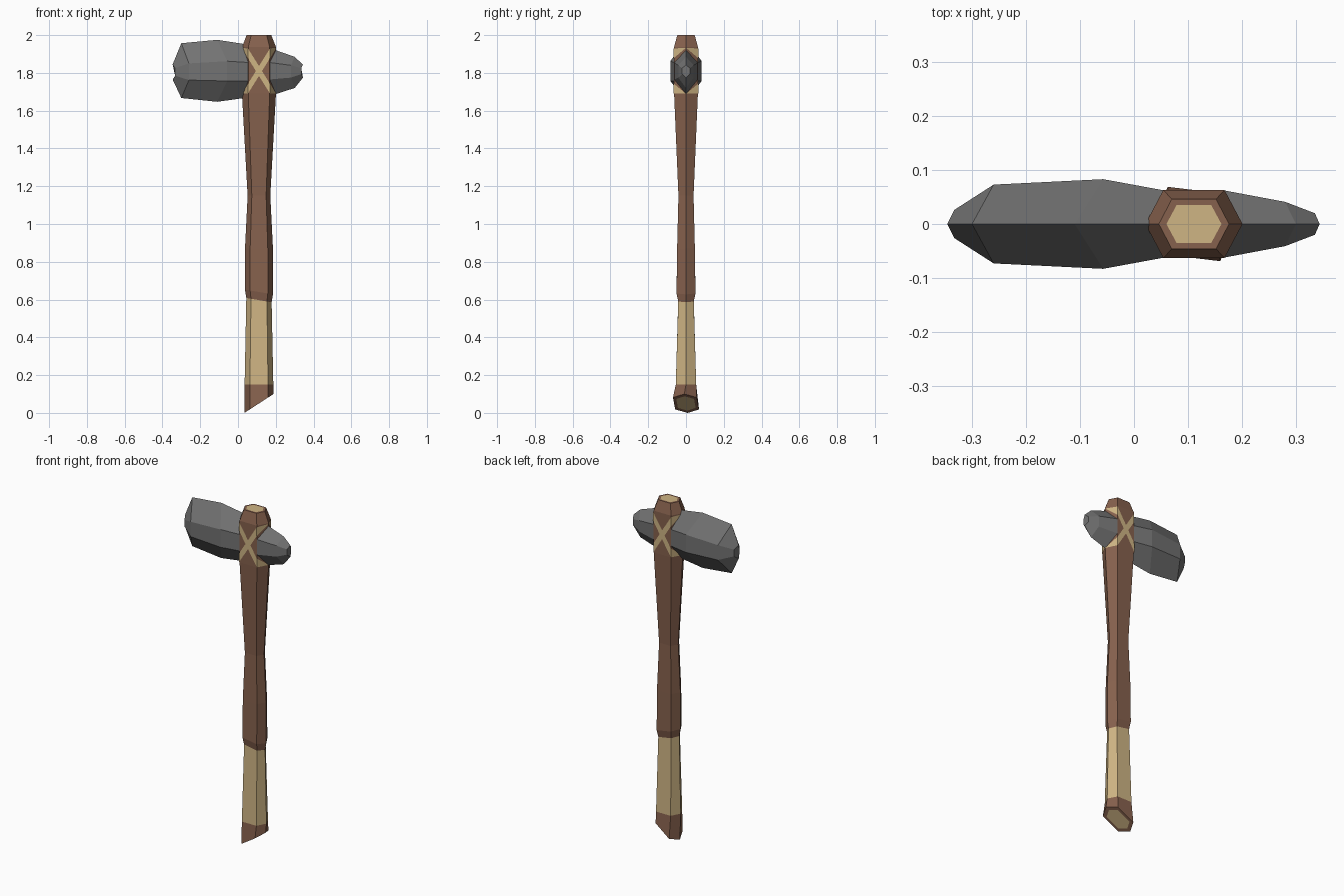
import bpy, bmesh

if "Cube" in bpy.data.objects:
    bpy.data.objects.remove(bpy.data.objects["Cube"])

CX = 0.111  # x of the handle axis


def material(name, rgb):
    m = bpy.data.materials.new(name)
    m.diffuse_color = (*rgb, 1)
    m.use_nodes = True
    m.node_tree.nodes["Principled BSDF"].inputs["Base Color"].default_value = m.diffuse_color
    return m


BROWN = material("brown_wood", (0.24, 0.12, 0.075))
TAN = material("tan_wrap", (0.62, 0.46, 0.23))
STONE = material("dark_stone", (0.17, 0.17, 0.17))


def make(name, verts, faces, mat):
    mesh = bpy.data.meshes.new(name)
    mesh.from_pydata(verts, [], faces)
    bm = bmesh.new()
    bm.from_mesh(mesh)
    bmesh.ops.recalc_face_normals(bm, faces=bm.faces)
    bm.to_mesh(mesh)
    bm.free()
    mesh.materials.append(mat)
    ob = bpy.data.objects.new(name, mesh)
    bpy.context.collection.objects.link(ob)
    return ob


def loft(name, rings, mat, caps=(False, False)):
    n = len(rings[0])
    verts = [p for r in rings for p in r]
    faces = [(i * n + j, i * n + (j + 1) % n, (i + 1) * n + (j + 1) % n, (i + 1) * n + j)
             for i in range(len(rings) - 1) for j in range(n)]
    if caps[0]:
        faces.append(tuple(reversed(range(n))))
    if caps[1]:
        faces.append(tuple(range(len(verts) - n, len(verts))))
    return make(name, verts, faces, mat)


def hexagon(z, half, y, tilt=0.0, shear=0.0):
    """Handle section: points at +-x, flats at +-y; tilt slopes it along x."""
    f = 0.63 * half
    pts = [(half, 0), (f, y), (-f, y), (-half, 0), (-f, -y), (f, -y)]
    return [(CX + a, b - shear * a, z + tilt * a) for a, b in pts]


# Handle: shaft, grip wrap and slanted butt
wrap_top = hexagon(0.597, 0.067, 0.041, -0.17)
wrap_end = hexagon(0.15, 0.076, 0.054)
top_cut = hexagon(2.0, 0.051, 0.035)
butt_cut = hexagon(0.05, 0.058, 0.047, 0.65, 0.12)

loft("shaft", [
    wrap_top,
    hexagon(0.64, 0.074, 0.050, -0.17),
    hexagon(0.87, 0.074, 0.047),
    hexagon(1.15, 0.060, 0.040),
    hexagon(1.69, 0.090, 0.063),
    hexagon(1.937, 0.090, 0.063),
    hexagon(2.0, 0.065, 0.046),
    top_cut], BROWN)
loft("grip_wrap", [wrap_end, wrap_top], TAN)
loft("butt", [butt_cut, hexagon(0.05, 0.077, 0.063, 0.65, 0.12), wrap_end], BROWN)

# Pale cut wood on both ends
make("top_end_grain", top_cut, [tuple(range(6))], TAN)
make("butt_end_grain", butt_cut, [tuple(reversed(range(6)))], TAN)


# Stone head: each ring has ridges at y = 0 and flat cheeks at +-y
def head_ring(ridge_x, top, bottom, side_x, y, up, low):
    return [(ridge_x, 0, top), (side_x, y, up), (side_x, y, low),
            (ridge_x, 0, bottom), (side_x, -y, low), (side_x, -y, up)]


loft("stone_head", [head_ring(*r) for r in (
    (-0.346, 1.845, 1.765, -0.333, 0.026, 1.825, 1.785),
    (-0.300, 1.957, 1.667, -0.260, 0.073, 1.850, 1.762),
    (-0.110, 1.975, 1.647, -0.057, 0.083, 1.862, 1.757),
    (0.020, 1.955, 1.665, 0.057, 0.062, 1.855, 1.757),
    (0.200, 1.920, 1.688, 0.168, 0.062, 1.855, 1.765),
    (0.300, 1.885, 1.720, 0.280, 0.041, 1.840, 1.775),
    (0.344, 1.843, 1.775, 0.335, 0.020, 1.825, 1.793))], STONE, (True, True))

# Crossed lashings on front and back, tapering to the handle's side edges
for side, face in ((-1, "front"), (1, "back")):
    for s in (-1, 1):
        hx, fx, y, w = 0.092, 0.058, side * (0.0655 + 0.0005 * s), 0.026
        verts = [(CX + s * hx, 0, 1.933),
                 (CX + s * fx, y, 1.903 + w), (CX + s * fx, y, 1.903 - w),
                 (CX - s * fx, y, 1.717 + w), (CX - s * fx, y, 1.717 - w),
                 (CX - s * hx, 0, 1.69)]
        make(f"{face}_lashing_{'right' if s > 0 else 'left'}", verts,
             [(0, 1, 2), (1, 3, 4, 2), (3, 5, 4)], TAN)
